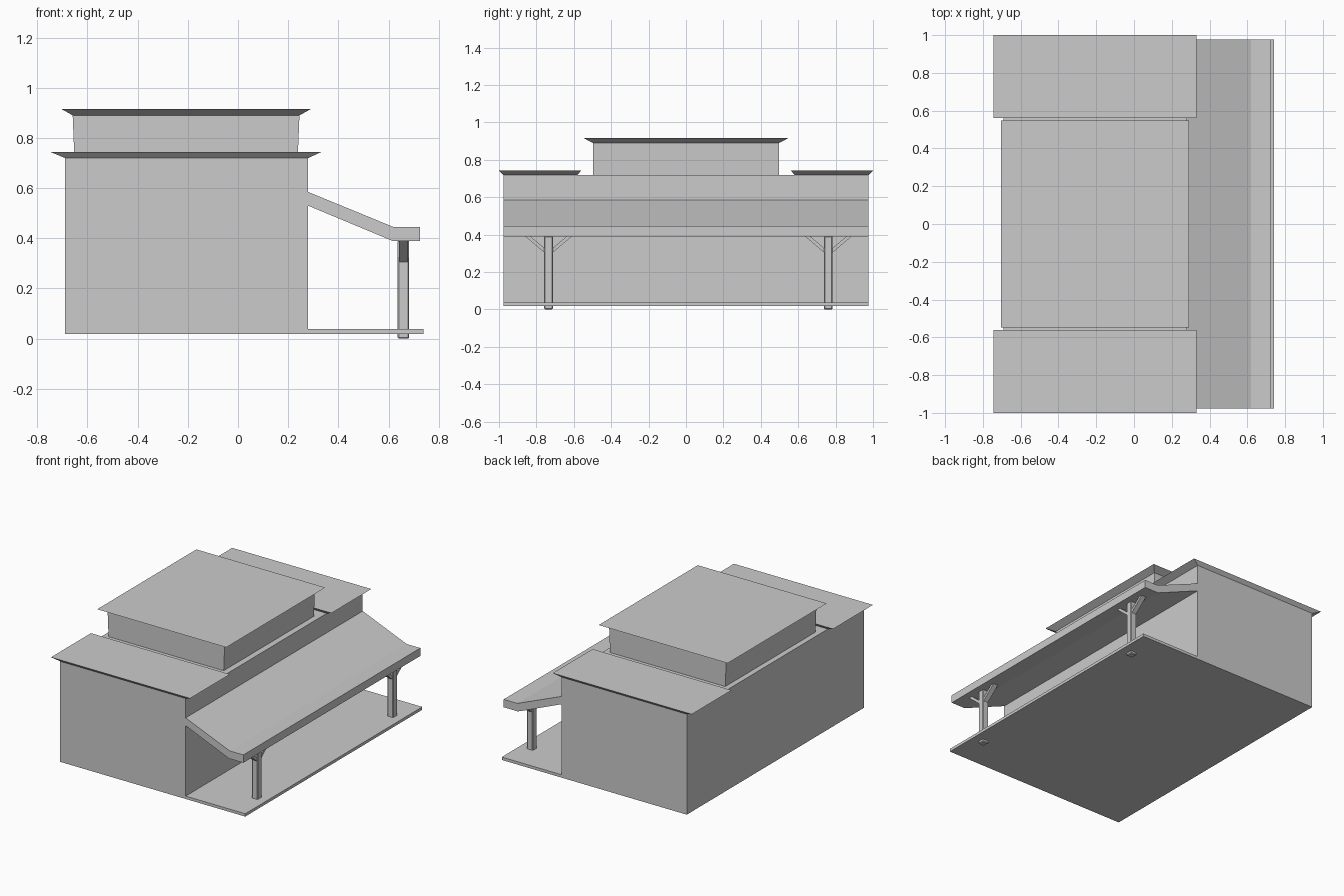
import bpy

if "Cube" in bpy.data.objects:
    bpy.data.objects.remove(bpy.data.objects["Cube"])


def make(name, verts, faces):
    me = bpy.data.meshes.new(name)
    me.from_pydata(verts, [], faces)
    me.update()
    ob = bpy.data.objects.new(name, me)
    bpy.context.collection.objects.link(ob)
    return ob


def prism(name, pts, axis, a, b):
    """Extrude a counter-clockwise 2D profile along x or y, from a to b."""
    def place(p, t):
        return (p[0], t, p[1]) if axis == 'y' else (t, p[0], p[1])
    if axis == 'y':
        a, b = b, a
    n = len(pts)
    verts = [place(p, a) for p in pts] + [place(p, b) for p in pts]
    faces = [tuple(reversed(range(n))), tuple(range(n, 2 * n))]
    faces += [(i, (i + 1) % n, n + (i + 1) % n, n + i) for i in range(n)]
    return make(name, verts, faces)


def frustum(name, low, high, z0, z1):
    """Block between two rectangles (x0, x1, y0, y1)."""
    verts = []
    for (x0, x1, y0, y1), z in ((low, z0), (high, z1)):
        verts += [(x0, y0, z), (x1, y0, z), (x1, y1, z), (x0, y1, z)]
    faces = [(3, 2, 1, 0), (4, 5, 6, 7)]
    faces += [(i, (i + 1) % 4, 4 + (i + 1) % 4, 4 + i) for i in range(4)]
    return make(name, verts, faces)


# Main building and porch deck share one L-shaped profile
prism("building_and_deck",
      [(-0.69, 0.018), (0.74, 0.018), (0.74, 0.038), (0.28, 0.038),
       (0.28, 0.72), (-0.69, 0.72)], 'y', -0.977, 0.977)

# Sloping porch roof with flat eave
prism("porch_roof",
      [(0.279, 0.53), (0.615, 0.39), (0.725, 0.39), (0.725, 0.445),
       (0.62, 0.445), (0.279, 0.585)], 'y', -0.977, 0.977)

# Flared roof caps at both ends
for label, s in (("front", -1), ("back", 1)):
    lo = sorted((s * 0.58, s * 0.977))
    hi = sorted((s * 0.56, s * 1.0))
    frustum(label + "_roof_cap", (-0.69, 0.28, *lo), (-0.745, 0.33, *hi), 0.72, 0.743)

# Raised roof section, slightly flared, with its own cap
frustum("upper_storey", (-0.652, 0.238, -0.498, 0.498),
        (-0.659, 0.245, -0.498, 0.498), 0.719, 0.89)
frustum("upper_roof_cap", (-0.659, 0.245, -0.498, 0.498),
        (-0.705, 0.292, -0.547, 0.547), 0.89, 0.916)

# Chamfered porch posts, each with a pair of diagonal braces
px, h = 0.659, 0.023
for label, y in (("front", -0.735), ("back", 0.761)):
    box = (px - h, px + h, y - h, y + h)
    post = frustum(label + "_post", box, box, 0.0, 0.392)
    bev = post.modifiers.new("chamfer", 'BEVEL')
    bev.width = 0.005
    bev.segments = 1
    for side, s in (("left", -1), ("right", 1)):
        pts = [(0.015, 0.298), (0.125, 0.391), (0.097, 0.391), (0.015, 0.322)]
        pts = [(y + s * u, z) for u, z in pts]
        if s < 0:
            pts.reverse()
        prism(f"{label}_{side}_brace", pts, 'x', px - 0.018, px + 0.018)
